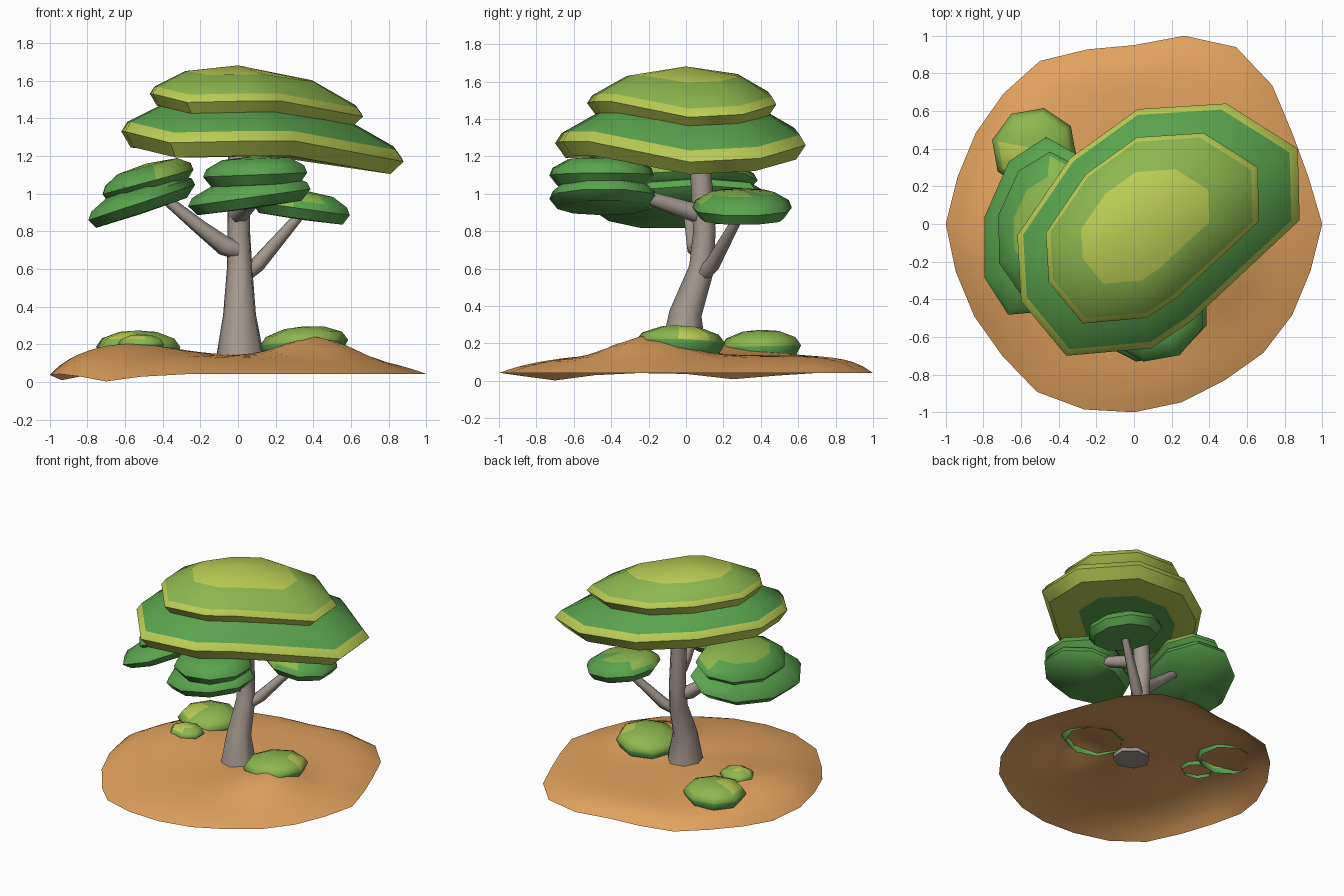
import bpy, bmesh, math
from mathutils import Vector

if "Cube" in bpy.data.objects:
    bpy.data.objects.remove(bpy.data.objects["Cube"])


def material(name, r, g, b):
    lin = [((c / 255 + 0.055) / 1.055) ** 2.4 for c in (r, g, b)]
    m = bpy.data.materials.new(name)
    m.diffuse_color = (*lin, 1)
    m.use_nodes = True
    m.node_tree.nodes["Principled BSDF"].inputs["Base Color"].default_value = m.diffuse_color
    return m


SAND = material("sand", 226, 162, 94)
BARK = material("bark", 164, 153, 143)
GREEN = material("leaf green", 90, 164, 78)
LIGHT = material("light leaf green", 140, 184, 78)
YELLOW = material("yellow leaf", 188, 206, 84)


def finish(name, bm, mats, angle):
    bmesh.ops.recalc_face_normals(bm, faces=bm.faces)
    me = bpy.data.meshes.new(name)
    bm.to_mesh(me)
    bm.free()
    ob = bpy.data.objects.new(name, me)
    bpy.context.collection.objects.link(ob)
    for m in mats:
        me.materials.append(m)
    bpy.ops.object.select_all(action='DESELECT')
    ob.select_set(True)
    bpy.context.view_layer.objects.active = ob
    bpy.ops.object.shade_smooth_by_angle(angle=math.radians(angle))
    return ob


def bridge(bm, a, b, mat=0):
    """Join two rings; a ring of one vertex is a pole."""
    n = max(len(a), len(b))
    for i in range(n):
        j = (i + 1) % n
        quad = [a[i % len(a)], a[j % len(a)], b[j % len(b)], b[i % len(b)]]
        bm.faces.new(list(dict.fromkeys(quad))).material_index = mat


# Leaf pads: rings of (scale, height) from the bottom to the top pole,
# one colour for each band; upper faces near the patch point (x, y, radius) recoloured
def pad(name, outline, center, size, rings, bands, slope=(0, 0), angle=48,
        patch=None, patch_mat=YELLOW):
    bm = bmesh.new()
    cx, cy, cz = center
    mats = list(dict.fromkeys(bands + ([patch_mat] if patch else [])))
    prev = None
    for k, (s, h) in enumerate(rings):
        pts = outline if s else [(0, 0, 0)]
        ring = []
        for x, y, droop in pts:
            x, y = x * s * size, y * s * size
            z = h * size + droop * size * s ** 1.5 + x * slope[0] + y * slope[1]
            ring.append(bm.verts.new((cx + x, cy + y, cz + z)))
        if prev:
            bridge(bm, prev, ring, mats.index(bands[k - 1]))
        prev = ring
    if patch:
        for f in bm.faces:
            c = f.calc_center_median()
            plane = cz + (c.x - cx) * slope[0] + (c.y - cy) * slope[1]
            if c.z > plane and math.hypot(c.x - patch[0], c.y - patch[1]) < patch[2]:
                f.material_index = mats.index(patch_mat)
    return finish(name, bm, mats, angle)


def oval(rx, ry, turn=0, n=9):
    t = math.radians(turn)
    pts = []
    for i in range(n):
        a = math.tau * (i + 0.5) / n
        x, y = rx * math.cos(a), ry * math.sin(a)
        pts.append((x * math.cos(t) - y * math.sin(t), x * math.sin(t) + y * math.cos(t), 0))
    return pts


def tube(name, path, sides=7):
    bm = bmesh.new()
    pts = [Vector(p[:3]) for p in path]
    prev = None
    for i, p in enumerate(pts):
        d = (pts[min(i + 1, len(pts) - 1)] - pts[max(i - 1, 0)]).normalized()
        u = d.cross(Vector((0.13, 1, 0.05))).normalized()
        v = d.cross(u)
        ring = [bm.verts.new(p + path[i][3] * (u * math.cos(a) + v * math.sin(a)))
                for a in (math.tau * k / sides for k in range(sides))]
        if prev:
            bridge(bm, prev, ring)
        else:
            bm.faces.new(ring)
        prev = ring
    bm.faces.new(prev)
    return finish(name, bm, [BARK], 65)


# Ground: open mound with an uneven rim and two rises
RADII = [1.0, .96, .97, 1.04, 1.085, 1.035, .95, .96, 1.0, .98, .97, .97,
         1.0, .98, .98, .99, 1.03, 1.02, 1.0, .98, .96, .97, .97, .97]


def bump(x, y, bx, by, height, width):
    return height * math.exp(-((x - bx) ** 2 + (y - by) ** 2) / width ** 2)


def ground_height(x, y, r):
    rim = 0.042 - bump(x, y, -.70, -.72, .04, .25) - bump(x, y, -.94, .30, .035, .22)
    rise = .095 + bump(x, y, .44, -.22, .115, .25) + bump(x, y, -.60, .08, .07, .36)
    # the edge is steeper at the sides and back
    power = 4 + 6 * min(1, max(0, (y - x + .6) / 1.6))
    return rim + rise * (1 - r ** power)


bm = bmesh.new()
prev = [bm.verts.new((0, 0, ground_height(0, 0, 0)))]
for k in range(1, 15):
    r = (k / 14) ** 0.7
    ring = []
    for i, rad in enumerate(RADII):
        a = math.radians(15 * i)
        rr = r * (rad * r + 1 - r)
        x, y = rr * math.cos(a), rr * math.sin(a)
        ring.append(bm.verts.new((x, y, ground_height(x, y, r))))
    bridge(bm, prev, ring)
    prev = ring
ground = finish("ground_mound", bm, [SAND], 80)
if sum(p.normal.z for p in ground.data.polygons) < 0:
    ground.data.flip_normals()

# Trunk and branches
tube("trunk", [(.015, -.01, .115, .135), (.01, 0, .36, .09), (.01, .085, .60, .07),
               (.005, .10, .80, .062), (.005, .07, 1.3, .057)])
tube("left_branch", [(.0, .07, .70, .05), (-.07, .05, .72, .052), (-.20, .03, .82, .04),
                     (-.42, .0, 1.0, .025)], 6)
tube("back_branch", [(.05, .10, .58, .04), (.10, .14, .62, .042), (.35, .30, .91, .024)], 6)
tube("front_branch", [(.0, .08, .89, .055), (.03, -.02, .92, .05), (.15, -.36, 1.03, .028)], 6)

# Large canopy: one drooping outline used twice
CROWN = [(-.62, -.06, 0), (-.60, -.41, 0), (-.36, -.70, -.06), (.09, -.66, -.05),
         (.30, -.52, -.05), (.88, .02, -.16), (.87, .40, -.14), (.49, .64, -.07),
         (.02, .61, -.03), (-.34, .35, -.01)]
CROWN_RINGS = [(0, -.10), (.6, -.11), (.92, -.085), (1, 0), (.95, .05), (.6, .16), (0, .20)]
pad("lower_crown", CROWN, (0, 0, 1.33), 1.0, CROWN_RINGS,
    [GREEN, YELLOW, YELLOW, YELLOW, GREEN, GREEN])
pad("upper_crown", CROWN, (0, 0, 1.53), .755, CROWN_RINGS,
    [YELLOW, YELLOW, YELLOW, YELLOW, LIGHT, YELLOW])

# Small leaf pads on the branches
PAD_RINGS = [(0, -.06), (.85, -.055), (1, 0), (.94, .04), (.65, .085), (0, .10)]
ALL_GREEN = [GREEN] * 5
pad("left_lower_pad", oval(.28, .49, -12), (-.52, -.02, .95), 1, PAD_RINGS, ALL_GREEN, (.33, 0))
pad("left_upper_pad", oval(.24, .39, -12), (-.485, 0, 1.06), 1, PAD_RINGS, ALL_GREEN,
    (.27, 0), patch=(-.32, .02, .30), patch_mat=LIGHT)
pad("front_lower_pad", oval(.335, .295), (.07, -.44, .98), 1, PAD_RINGS, ALL_GREEN, (.14, 0))
pad("front_upper_pad", oval(.285, .285), (.10, -.45, 1.10), 1, PAD_RINGS, ALL_GREEN, (.04, 0))
pad("back_pad", oval(.27, .27), (.34, .30, .92), 1, PAD_RINGS, ALL_GREEN, (-.14, 0),
    patch=(.27, .24, .20), patch_mat=LIGHT)

# Bushes on the ground: open domes set into the mound
BUSH_RINGS = [(.86, -.06), (1, 0), (.86, .045), (.45, .08), (0, .088)]
BUSH = [GREEN, LIGHT, LIGHT, LIGHT]
pad("right_bush", oval(.235, .24, 20, 8), (.35, -.03, .207), 1, BUSH_RINGS, BUSH,
    (.07, -.03), 75, (.50, .02, .075))
pad("left_bush", oval(.23, .22, 10, 8), (-.53, .40, .185), 1, BUSH_RINGS, BUSH,
    (0, .02), 75, (-.63, .33, .075))
pad("small_bush", oval(.13, .115, 0, 7), (-.51, .09, .20), 1,
    [(s, h * .6) for s, h in BUSH_RINGS], BUSH, (.0, .0), 75, (-.53, .07, .06))
